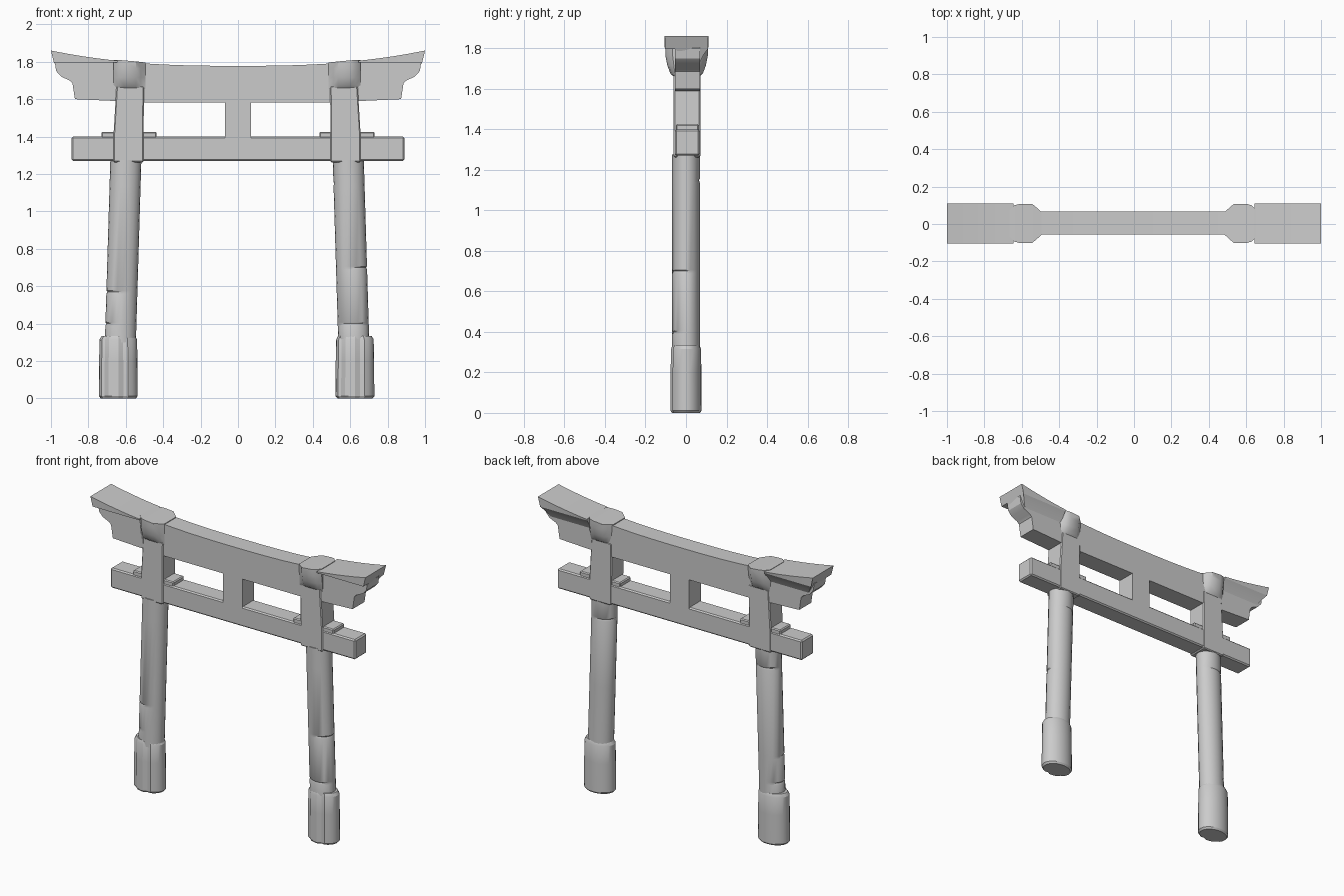
import bpy, bmesh, math, random
from mathutils import Vector

random.seed(4)
if "Cube" in bpy.data.objects:
    bpy.data.objects.remove(bpy.data.objects["Cube"])

stone = bpy.data.materials.new("weathered grey")
stone.use_nodes = True
GREY = (0.6, 0.6, 0.6, 1)
stone.diffuse_color = GREY
stone.node_tree.nodes["Principled BSDF"].inputs["Base Color"].default_value = GREY

FRONT, BACK = -0.055, 0.068


def loft(name, rings, smooth=None, bevel=0):
    """Skin a list of equal-length rings and close both ends."""
    bm = bmesh.new()
    rows = [[bm.verts.new(p) for p in ring] for ring in rings]
    n = len(rows[0])
    for a, b in zip(rows, rows[1:]):
        for i in range(n):
            j = (i + 1) % n
            bm.faces.new((a[i], a[j], b[j], b[i]))
    bm.faces.new(rows[0][::-1])
    bm.faces.new(rows[-1])
    bmesh.ops.recalc_face_normals(bm, faces=bm.faces)
    mesh = bpy.data.meshes.new(name)
    bm.to_mesh(mesh)
    bm.free()
    mesh.materials.append(stone)
    obj = bpy.data.objects.new(name, mesh)
    bpy.context.collection.objects.link(obj)
    if bevel:
        mod = obj.modifiers.new("worn edges", "BEVEL")
        mod.width, mod.segments = bevel, 1
    if smooth:
        bpy.ops.object.select_all(action="DESELECT")
        obj.select_set(True)
        bpy.context.view_layer.objects.active = obj
        bpy.ops.object.shade_smooth_by_angle(angle=math.radians(smooth))
    return obj


def prism(name, outline, y0=FRONT, y1=BACK, **kw):
    """Extrude an x-z outline from front to back."""
    return loft(name, [[(x, y, z) for x, z in outline] for y in (y0, y1)], **kw)


def box(name, x0, x1, z0, z1, y0=FRONT, y1=BACK, **kw):
    return prism(name, [(x0, z0), (x1, z0), (x1, z1), (x0, z1)], y0, y1, **kw)


def roof(x):
    """Height of the sagging roof line."""
    return 1.78 + 0.08 * abs(x) ** 2.6


# Main lintel with stepped, scooped ends
top = [(x / 20, roof(x / 20) - 0.002) for x in range(-19, 20)]
end = [(0.98, 1.80), (0.972, 1.75), (0.945, 1.72), (0.90, 1.70),
       (0.885, 1.685), (0.872, 1.60), (0.50, 1.583)]
prism("main_lintel", top + end + [(-x, z) for x, z in reversed(end)], smooth=25)

# Lower tie beam and central strut
box("tie_beam", -0.89, 0.89, 1.27, 1.40, bevel=0.008)
box("central_strut", -0.07, 0.07, 1.39, 1.60)


def oval(cx, cy, rx, ry, z, n=20):
    return [(cx + rx * math.cos(2 * math.pi * i / n),
             cy + ry * math.sin(2 * math.pi * i / n), z) for i in range(n)]


for side, label, shift in ((-1, "right", -0.01), (1, "left", 0.0)):
    # Upturned roof cap: wide plate with a cove on its rear underside
    rings = []
    for k in range(9):
        x = 0.645 + (1.0 - 0.645) * k / 8
        under = x - 0.015 * k / 8
        rings.append([(side * x, -0.105, roof(x)), (side * x, 0.11, roof(x)),
                      (side * under, 0.108, 1.797),
                      (side * min(under, 0.96), 0.085, 1.765),
                      (side * min(under, 0.93), 0.06, 1.715),
                      (side * min(under, 0.96), -0.04, 1.765),
                      (side * under, -0.05, 1.797), (side * under, -0.104, 1.797)])
    loft(label + "_roof_cap", rings, smooth=25)

    # Bulging capital that wraps the lintel above each post
    rings = []
    for x, f in ((0.485, 0.58), (0.51, 0.80), (0.535, 1), (0.60, 1),
                 (0.63, 0.92), (0.655, 0.66)):
        lift = roof(x) + 0.006 * f
        section = [(0.105, lift), (0.105, 1.765), (0.095, 1.715),
                   (0.08, 1.675), (0.058, 1.655)]
        half = [(max(y * f, 0.058), z) for y, z in section]
        pts = half + [(-y, z) for y, z in reversed(half)]
        rings.append([(side * x + shift, y + 0.003, z) for y, z in pts])
    loft(label + "_capital", rings, smooth=40)

    # Square upper post between the beams
    prism(label + "_upper_post",
          [(side * x + shift, z) for x, z in ((0.495, 1.262), (0.655, 1.262),
           (0.655, 1.42), (0.64, 1.67), (0.492, 1.67), (0.495, 1.42))],
          -0.061, 0.071, bevel=0.006)

    # Wedges resting on the tie beam
    box(label + "_outer_wedge", *sorted((side * 0.64, side * 0.73)),
        1.39, 1.425, -0.05, 0.063, bevel=0.006)
    box(label + "_inner_wedge", *sorted((side * 0.435, side * 0.51)),
        1.39, 1.425, -0.05, 0.063, bevel=0.006)

    # Leaning round column, with a few shallow cracks
    rings = []
    cracks = (0.40, 0.70 if side > 0 else 0.57, 1.15)
    heights = [0.30, 1.275]
    for c in cracks:
        heights += [c - 0.012, c, c + 0.006]
    for z in sorted(heights):
        cx = side * (0.618 - 0.03 * (z - 0.33)) + shift
        ring = oval(cx, 0, 0.083, 0.068, z)
        if z in cracks:
            start = random.randrange(20)
            for i in range(start, start + 7):
                p = Vector(ring[i % 20])
                p += (Vector((cx, 0, z)) - p) * 0.06
                ring[i % 20] = tuple(p)
        rings.append(ring)
    loft(label + "_column", rings, smooth=35)

    # Base sleeve with split planks on the front
    cx = side * 0.625 + shift * 1.5
    rings = []
    for z, f in ((0, 0.9), (0.012, 1), (0.2, 0.985), (0.315, 0.965), (0.335, 0.86)):
        ring = oval(cx, 0, 0.104 * f, 0.077 * f, z, 24)
        for i in (15, 19):
            x, y, _ = ring[i]
            ring[i] = (x, y + 0.010, z)
        rings.append(ring)
    loft(label + "_base_sleeve", rings, smooth=25)
